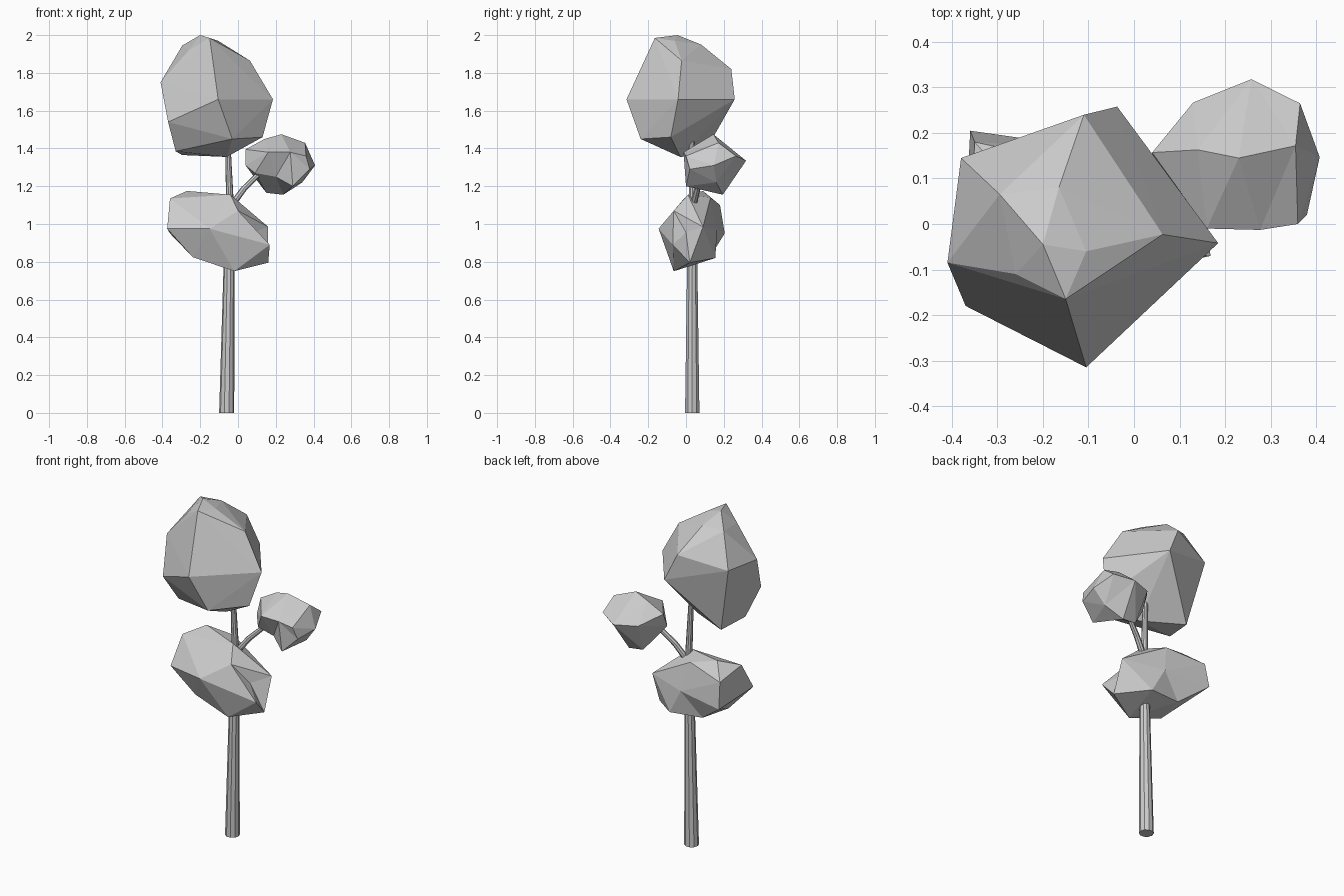
import bpy, bmesh, math
from mathutils import Vector


def finish(bm, name):
    bmesh.ops.recalc_face_normals(bm, faces=bm.faces)
    me = bpy.data.meshes.new(name)
    bm.to_mesh(me)
    bm.free()
    ob = bpy.data.objects.new(name, me)
    bpy.context.collection.objects.link(ob)
    return ob


def clump(name, points, centre=None):
    """Faceted foliage. With a centre, points are wrapped radially so dents survive."""
    bm = bmesh.new()
    home = {}
    for p in points:
        p = Vector(p)
        if centre:
            v = bm.verts.new((p - Vector(centre)).normalized())
            home[v] = p
        else:
            bm.verts.new(p)
    bmesh.ops.convex_hull(bm, input=bm.verts)
    if centre:
        for v in bm.verts:
            v.co = home[v]
    else:
        inner = [v for v in bm.verts if not v.link_faces]
        bmesh.ops.delete(bm, geom=inner, context='VERTS')
    return finish(bm, name)


def limb(name, path, sides=9):
    """Tapered tube through (x, y, z, radius) stations."""
    bm = bmesh.new()
    pts = [Vector(p[:3]) for p in path]
    rings = []
    for i, p in enumerate(pts):
        d = pts[min(i + 1, len(pts) - 1)] - pts[max(i - 1, 0)]
        q = Vector((0, 0, 1)).rotation_difference(d)
        if p.z == 0:
            q.identity()
        r = path[i][3]
        rings.append([bm.verts.new(p + q @ Vector((r * math.cos(a), r * math.sin(a), 0)))
                      for a in (2 * math.pi * k / sides for k in range(sides))])
    for a, b in zip(rings, rings[1:]):
        for k in range(sides):
            n = (k + 1) % sides
            bm.faces.new((a[k], a[n], b[n], b[k]))
    bm.faces.new(rings[0])
    bm.faces.new(rings[-1])
    return finish(bm, name)


# Trunk and side branch
limb("trunk", [(-.06, .033, 0, .04), (-.048, .033, .76, .029),
               (-.043, .036, 1.12, .02), (-.055, .03, 1.45, .014)], 10)
limb("branch", [(-.04, .036, 1.09, .018), (.03, .06, 1.185, .016),
                (.10, .085, 1.255, .014), (.2, .13, 1.32, .01)], 8)

# Large top foliage
clump("top_foliage", [
    (-.105, -.315, 1.66), (-.105, -.22, 1.82), (-.15, -.165, 1.985), (-.2, -.045, 2),
    (-.26, -.11, 1.92), (.063, -.023, 1.865), (.185, -.042, 1.66), (-.41, -.085, 1.75),
    (-.37, -.18, 1.54), (-.165, .08, 1.95), (-.295, .065, 1.945), (-.11, .24, 1.82),
    (-.037, .258, 1.66), (-.105, -.06, 1.97), (-.38, .145, 1.76), (-.03, -.24, 1.45),
    (.13, -.08, 1.46), (-.06, -.03, 1.355), (-.33, -.09, 1.385), (-.295, .09, 1.365)])

# Small side foliage
clump("side_foliage", [
    (.23, .145, 1.475), (.14, .163, 1.45), (.355, .172, 1.43), (.277, -.013, 1.38),
    (.16, -.01, 1.38), (.36, 0, 1.36), (.38, .02, 1.29), (.408, .147, 1.31),
    (.365, .265, 1.36), (.258, .318, 1.335), (.13, .267, 1.34), (.04, .157, 1.395),
    (.04, .12, 1.31), (.29, .0, 1.2), (.24, .195, 1.155), (.15, .19, 1.165),
    (.34, .16, 1.22), (.2, .05, 1.25), (.09, .06, 1.27)], (.23, .14, 1.32))

# Lower foliage around the trunk
clump("lower_foliage", [
    (-.375, -.1, .975), (-.36, -.01, 1.135), (-.27, .09, 1.175), (-.15, -.145, .975),
    (-.04, .01, 1.155), (0, -.065, 1.07), (-.24, -.06, .825), (-.02, -.065, .75),
    (.168, -.07, .89), (.16, .02, .795), (0, .155, .82), (.16, .09, .985),
    (.08, .0, .955), (-.08, .165, .97), (-.36, .205, .95), (-.35, .18, 1.1),
    (-.12, .13, 1.14), (-.2, .13, .83)], (-.1, .03, .96))
